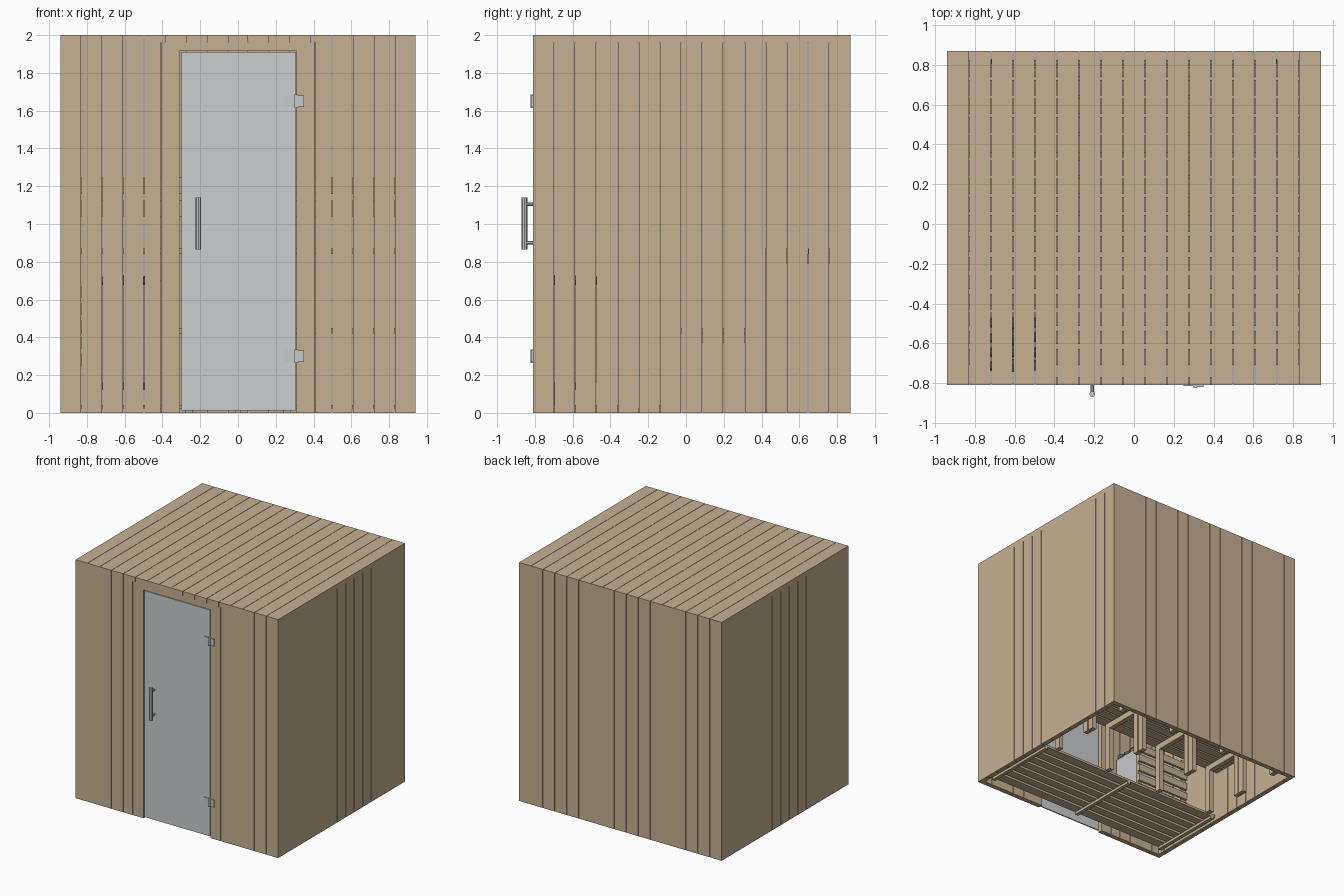
import bpy, bmesh, math, random
from mathutils import Matrix, Vector

if "Cube" in bpy.data.objects:
    bpy.data.objects.remove(bpy.data.objects["Cube"])

random.seed(4)


def material(name, r, g, b):
    m = bpy.data.materials.new(name)
    m.diffuse_color = (r, g, b, 1)
    m.use_nodes = True
    m.node_tree.nodes["Principled BSDF"].inputs["Base Color"].default_value = m.diffuse_color
    return m


WOOD = material("pale wood", 0.56, 0.44, 0.29)
GLASS = material("door glass", 0.59, 0.62, 0.62)
STEEL = material("brushed steel", 0.56, 0.58, 0.59)
DARK = material("dark metal", 0.10, 0.11, 0.12)
STONE = material("stone grey", 0.16, 0.155, 0.15)


def finish(name, bm, mat):
    me = bpy.data.meshes.new(name)
    bm.to_mesh(me)
    bm.free()
    me.materials.append(mat)
    ob = bpy.data.objects.new(name, me)
    bpy.context.collection.objects.link(ob)
    return ob


def boxes(name, items, mat=WOOD):
    """One object from boxes given as (x0, x1, y0, y1, z0, z1)."""
    bm = bmesh.new()
    for x0, x1, y0, y1, z0, z1 in items:
        m = Matrix.Translation(((x0 + x1) / 2, (y0 + y1) / 2, (z0 + z1) / 2))
        m = m @ Matrix.Diagonal((x1 - x0, y1 - y0, z1 - z0, 1))
        bmesh.ops.create_cube(bm, size=1, matrix=m)
    return finish(name, bm, mat)


def rods(name, items, mat, sides=8):
    """One object from rods given as (start, end, radius)."""
    bm = bmesh.new()
    for a, b, r in items:
        a, b = Vector(a), Vector(b)
        d = b - a
        m = Matrix.Translation((a + b) / 2) @ d.to_track_quat('Z', 'Y').to_matrix().to_4x4()
        bmesh.ops.create_cone(bm, cap_ends=True, segments=sides, radius1=r,
                              radius2=r, depth=d.length, matrix=m)
    return finish(name, bm, mat)


def strips(lo, hi, n, gap, clip_lo=-9, clip_hi=9):
    """Split lo..hi into n boards separated by a gap, clipped to a range."""
    p = (hi - lo) / n
    out = []
    for i in range(n):
        a = lo + i * p + (gap / 2 if i else 0)
        b = lo + (i + 1) * p - (gap / 2 if i < n - 1 else 0)
        a, b = max(a, clip_lo), min(b, clip_hi)
        if b - a > 0.005:
            out.append((a, b))
    return out


X, Y0, Y1, T, H, GAP = 0.94, -0.81, 0.87, 0.04, 1.96, 0.003

# roof boards running front to back
boxes("roof_boards", [(a, b, Y0, Y1, H, 2.0) for a, b in strips(-X, X, 17, GAP)])

# side walls, mirrored
for s, side in ((1, "right"), (-1, "left")):
    xs = sorted((s * X, s * (X - T)))
    boxes(side + "_wall", [(*xs, a, b, 0, H) for a, b in strips(Y0, Y1, 15, GAP)])

# back wall
boxes("back_wall", [(a, b, Y1 - T, Y1, 0, H)
                    for a, b in strips(-X, X, 17, GAP, -X + T, X - T)])

# front wall either side of the door, and door frame
front = [(a, b, Y0, Y0 + T, 0, H) for a, b in strips(-X, X, 17, GAP, -X + T, -0.41)]
front += [(-b, -a, c, d, e, f) for a, b, c, d, e, f in front]
boxes("front_wall", front)
boxes("door_frame", [(-0.407, -0.31, Y0, Y0 + T, 0, H), (0.31, 0.407, Y0, Y0 + T, 0, H),
                     (-0.31, 0.31, Y0, Y0 + T, 1.915, H)])

# glass door with hinges and handle
boxes("glass_door", [(-0.30, 0.306, -0.808, -0.798, 0.012, 1.91)], GLASS)
hinges = []
for z in (0.30, 1.65):
    hinges += [(0.25, 0.30, -0.814, -0.79, z - 0.03, z + 0.03),
               (0.30, 0.318, -0.824, -0.79, z - 0.035, z + 0.035),
               (0.318, 0.35, -0.82, -0.809, z - 0.03, z + 0.03)]
boxes("door_hinges", hinges, STEEL)
rods("door_handle", [((-0.21, -0.855, 0.865), (-0.21, -0.855, 1.14), 0.015)] +
     [((-0.21, -0.85, z), (-0.21, -0.80, z), 0.009) for z in (0.90, 1.105)], STEEL)

# floor grate
boxes("floor_beams", [(x - 0.015, x + 0.015, -0.71, -0.06, 0, 0.022)
                      for x in (-0.86, 0, 0.86)])
boxes("floor_slats", [(-0.89, 0.89, a, b, 0.022, 0.042)
                      for a, b in strips(-0.71, -0.06, 7, 0.025)])

# two-step benches of lengthwise slats
boxes("lower_bench", [(-0.895, 0.895, a, b, 0.42, 0.45)
                      for a, b in strips(-0.04, 0.42, 5, 0.015)])
boxes("upper_bench", [(-0.895, 0.895, a, b, 0.84, 0.87)
                      for a, b in strips(0.36, 0.825, 5, 0.015)])

# bench support frames: legs and top rails
frames = []
for x in (-0.78, -0.26, 0.26, 0.78):
    a, b = x - 0.02, x + 0.02
    frames += [(a, b, -0.02, 0.03, 0, 0.37), (a, b, 0.33, 0.38, 0, 0.37),
               (a, b, -0.02, 0.38, 0.37, 0.42),
               (a, b, 0.39, 0.44, 0, 0.79), (a, b, 0.77, 0.82, 0, 0.79),
               (a, b, 0.39, 0.82, 0.79, 0.84)]
boxes("bench_frames", frames)

# backrest on the rear wall
boxes("backrest_slats", [(-0.85, 0.85, 0.785, 0.805, z, z + 0.085) for z in (1.04, 1.16)])
boxes("backrest_blocks", [(x - 0.02, x + 0.02, 0.805, 0.83, 1.04, 1.245)
                          for x in (-0.7, 0, 0.7)])

# heater in the front left corner, with stones
boxes("heater_body", [(-0.80, -0.44, -0.74, -0.47, 0.16, 0.68)], STEEL)
boxes("heater_base", [(-0.79, -0.45, -0.73, -0.48, 0.12, 0.16)] +
      [(x, x + 0.03, y, y + 0.03, 0.042, 0.12)
       for x in (-0.78, -0.49) for y in (-0.72, -0.52)], DARK)
bm = bmesh.new()
for i in range(5):
    for j in range(4):
        c = Vector((-0.765 + i * 0.073, -0.71 + j * 0.07, 0.685 + random.uniform(0, 0.02)))
        m = Matrix.Translation(c) @ Matrix.Rotation(random.uniform(0, 3), 4, 'Z')
        m = m @ Matrix.Diagonal((1, 0.85, 0.8, 1))
        bmesh.ops.create_icosphere(bm, subdivisions=1, radius=0.043, matrix=m)
finish("heater_stones", bm, STONE)

# wooden guard behind the heater
boxes("heater_guard", [(-0.895, -0.40, -0.43, -0.41, z, z + 0.06)
                       for z in (0.25, 0.34, 0.43, 0.52, 0.61)] +
      [(-0.44, -0.40, -0.45, -0.43, 0.042, 0.70), (-0.895, -0.855, -0.45, -0.43, 0.042, 0.70)])
